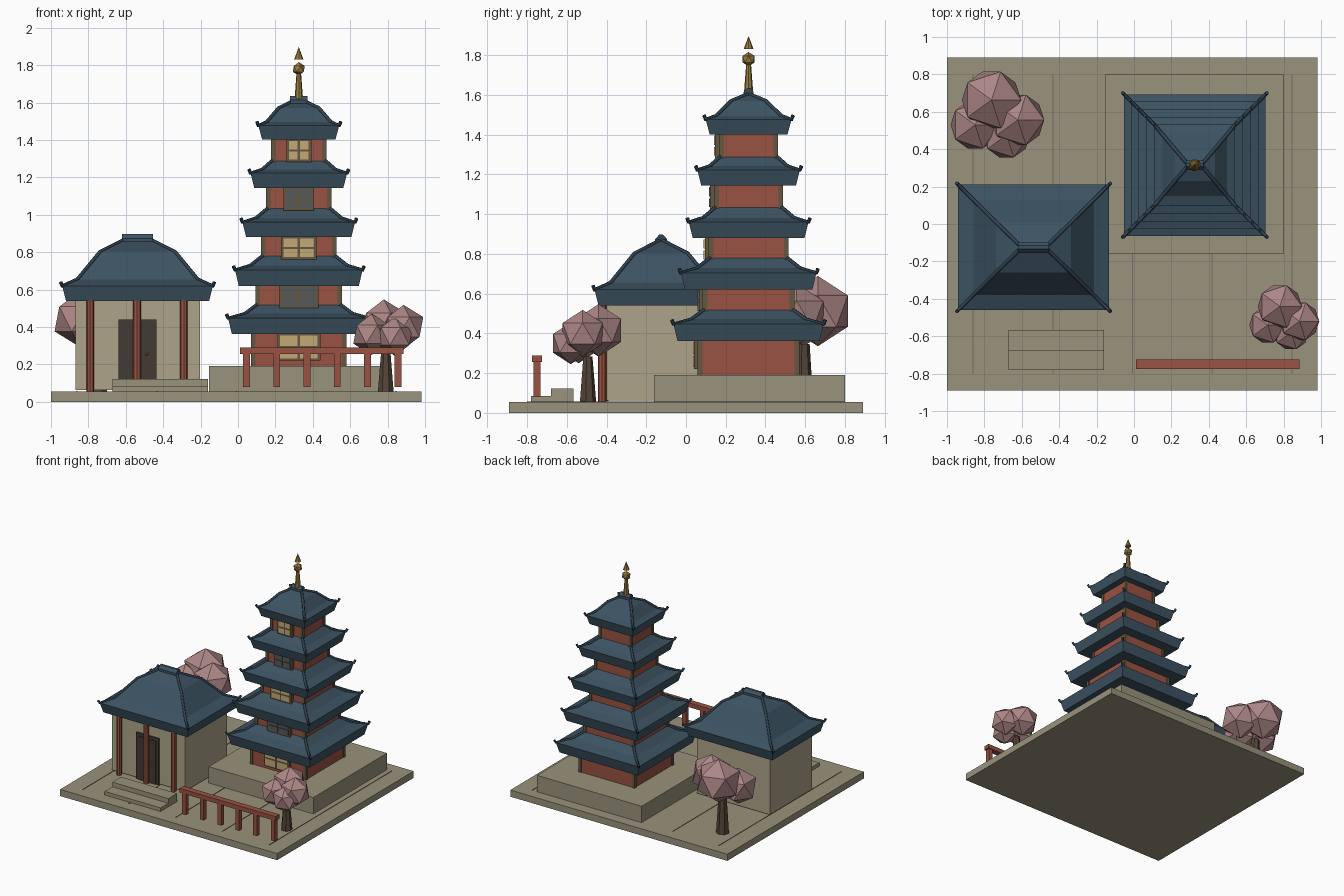
import bpy, bmesh, math
from mathutils import Vector

if "Cube" in bpy.data.objects:
    bpy.data.objects.remove(bpy.data.objects["Cube"])


def material(name, r, g, b):
    m = bpy.data.materials.new(name)
    m.diffuse_color = (r, g, b, 1)
    m.use_nodes = True
    m.node_tree.nodes["Principled BSDF"].inputs["Base Color"].default_value = m.diffuse_color
    return m


STONE = material("stone", .32, .29, .20)
SEAM = material("seam", .17, .155, .11)
PLASTER = material("plaster", .42, .37, .25)
RED = material("red_paint", .32, .085, .055)
ROOF = material("roof_tile", .045, .085, .12)
RIDGE = material("ridge_tile", .03, .055, .08)
WOOD = material("dark_wood", .13, .095, .05)
DOOR = material("door_wood", .055, .043, .034)
BARK = material("bark", .09, .06, .04)
PINK = material("blossom", .42, .24, .24)
GOLD = material("gold", .32, .20, .05)
LIT = material("lit_pane", .55, .40, .18)
DARK = material("dark_pane", .09, .10, .10)


def finish(bm, name, mat):
    bmesh.ops.recalc_face_normals(bm, faces=bm.faces)
    me = bpy.data.meshes.new(name)
    bm.to_mesh(me)
    bm.free()
    me.materials.append(mat)
    ob = bpy.data.objects.new(name, me)
    bpy.context.collection.objects.link(ob)
    return ob


def box(name, mat, x0, x1, y0, y1, z0, z1):
    bm = bmesh.new()
    bmesh.ops.create_cube(bm, size=1)
    for v in bm.verts:
        v.co = ((x0 + x1) / 2 + v.co.x * (x1 - x0),
                (y0 + y1) / 2 + v.co.y * (y1 - y0),
                (z0 + z1) / 2 + v.co.z * (z1 - z0))
    return finish(bm, name, mat)


def cone(name, mat, x, y, z0, z1, r0, r1, sides=8):
    bm = bmesh.new()
    bmesh.ops.create_cone(bm, cap_ends=True, segments=sides, radius1=r0, radius2=r1, depth=z1 - z0)
    bmesh.ops.translate(bm, verts=bm.verts, vec=(x, y, (z0 + z1) / 2))
    return finish(bm, name, mat)


def ball(name, mat, x, y, z, r):
    bm = bmesh.new()
    bmesh.ops.create_icosphere(bm, subdivisions=1, radius=r)
    bmesh.ops.translate(bm, verts=bm.verts, vec=(x, y, z))
    return finish(bm, name, mat)


# slope profile shared by every roof: (distance fraction, rise fraction)
SLOPE = [(1, 0), (.76, .14), (.4, .73), (0, 1)]


def roof(name, cx, cy, hx, hy, ridge, z_low, z_eave, z_top):
    ex, ey = hx - .012, hy - .012
    rings = [(ex - .02, ey - .02, z_low)]
    for f, rise in SLOPE:
        rings.append((ridge + f * (ex - ridge), max(f * ey, .002), z_eave + rise * (z_top - z_eave)))
    corners = [(-1, -1), (1, -1), (1, 1), (-1, 1)]
    bm = bmesh.new()
    loops = [[bm.verts.new((cx + sx * a, cy + sy * b, z)) for sx, sy in corners] for a, b, z in rings]
    for lo, hi in zip(loops, loops[1:]):
        for i in range(4):
            bm.faces.new((lo[i], lo[(i + 1) % 4], hi[(i + 1) % 4], hi[i]))
    bm.faces.new(loops[0])
    bm.faces.new(loops[-1])
    finish(bm, name, ROOF)
    # hip ridges ending in upturned tips
    cu = bpy.data.curves.new(name + "_hips", "CURVE")
    cu.dimensions = "3D"
    cu.bevel_depth = .010
    cu.bevel_resolution = 1
    cu.use_fill_caps = True
    for sx, sy in corners:
        pts = [(hx - .004, hy - .004, z_eave + .02)] + rings[1:]
        sp = cu.splines.new("POLY")
        sp.points.add(len(pts) - 1)
        for p, (a, b, z) in zip(sp.points, pts):
            p.co = (cx + sx * a, cy + sy * b, z, 1)
    cu.materials.append(RIDGE)
    ob = bpy.data.objects.new(name + "_hips", cu)
    bpy.context.collection.objects.link(ob)


def ridge_cap(name, cx, cy, half, depth, z0, z1):
    # bar with a gabled cross-section, slightly longer at the top
    bm = bmesh.new()
    prof = [(-1, 0, .85), (1, 0, .85), (1, .55, 1), (.3, 1, 1), (-.3, 1, 1), (-1, .55, 1)]
    ends = [[bm.verts.new((cx + s * half * k, cy + y * depth, z0 + t * (z1 - z0))) for y, t, k in prof]
            for s in (-1, 1)]
    for i in range(6):
        j = (i + 1) % 6
        bm.faces.new((ends[0][i], ends[0][j], ends[1][j], ends[1][i]))
    for e in ends:
        bm.faces.new(e)
    finish(bm, name, ROOF)


# ground slab with paving seams
box("ground_slab", STONE, -1, .98, -.89, .89, 0, .055)
for i in range(5):
    x = -.86 + i * .426
    box(f"paving_seam_{i}", SEAM, x - .003, x + .003, -.8, .8, .05, .058)

# pagoda
PX, PY = .325, .315
box("pagoda_plinth", STONE, -.155, .80, -.16, .80, .055, .19)
# wall half-width, wall bottom, roof half-width, roof low, eave, peak, window half-width
tiers = [(.25, .19, .39, .362, .447, .62, .115),
         (.225, .45, .353, .62, .705, .87, .105),
         (.195, .71, .313, .88, .96, 1.115, .096),
         (.168, .96, .27, 1.143, 1.222, 1.36, .082),
         (.143, 1.22, .228, 1.402, 1.477, 1.605, .067)]
for n, (w, z0, rh, low, eave, top, ww) in enumerate(tiers, 1):
    box(f"tier_{n}_wall", RED, PX - w, PX + w, PY - w, PY + w, z0, low + .03)
    for sx in (-1, 1):
        for sy in (-1, 1):
            x, y = PX + sx * (w - .006), PY + sy * (w - .006)
            box(f"tier_{n}_corner_post", WOOD, x - .012, x + .012, y - .012, y + .012, z0, low + .02)
    roof(f"tier_{n}_roof", PX, PY, rh, rh, .035 if n == 5 else 0, low, eave, top)
    # front window: backing frame, four panes
    fy = PY - w
    zt = low + .003
    zb = zt - (.145 if n == 1 else .122)
    box(f"tier_{n}_window_frame", WOOD, PX - ww, PX + ww, fy - .025, fy + .01, zb, zt)
    pane = LIT if n % 2 else DARK
    iw, mid = ww - .014, (zb + zt) / 2
    for s in (-1, 1):
        xs = sorted((PX + s * .006, PX + s * iw))
        box(f"tier_{n}_lower_pane", pane, *xs, fy - .031, fy - .02, zb + .012, mid - .005)
        box(f"tier_{n}_upper_pane", pane, *xs, fy - .031, fy - .02, mid + .005, zt - .01)
ridge_cap("pagoda_ridge_cap", PX, PY, .047, .025, 1.59, 1.635)
cone("finial_pole", GOLD, PX, PY, 1.60, 1.76, .024, .012)
ball("finial_ball", GOLD, PX, PY, 1.78, .036)
cone("finial_spike", GOLD, PX, PY, 1.83, 1.897, .025, 0)

# hall
HX, HY = -.537, -.125
box("hall_wall", PLASTER, HX - .333, HX + .333, HY - .275, HY + .275, .063, .57)
roof("hall_roof", HX, HY, .415, .347, .065, .54, .62, .87)
ridge_cap("hall_ridge_cap", HX, HY, .082, .03, .845, .898)
for i, x in enumerate((-.79, -.54, -.29)):
    cone(f"hall_column_{i}", RED, x, -.422, .055, .58, .021, .021)
box("door_frame", DOOR, -.64, -.435, -.413, -.39, .06, .44)
box("door_panel", DOOR, -.615, -.46, -.42, -.40, .06, .415)
ball("door_knob", GOLD, -.487, -.424, .257, .01)
box("lower_step", STONE, -.67, -.16, -.78, -.567, .055, .085)
box("upper_step", STONE, -.67, -.16, -.68, -.567, .055, .123)

# fence
box("fence_rail", RED, .01, .885, -.775, -.725, .255, .29)
for i in range(6):
    x = .045 + i * .162
    box(f"fence_post_{i}", RED, x - .018, x + .018, -.768, -.732, .08, .26)


# blossom trees
def tree(name, x, y, s, sz):
    cone(name + "_trunk", BARK, x - .01 * s, y, .055, .055 + .23 * sz, .043 * (s + 1) / 2, .024 * s, 7)
    blobs = [(-.02, .055, .36, .132), (.085, -.025, .345, .118),
             (-.085, -.045, .305, .11), (.04, -.085, .295, .105)]
    for i, (dx, dy, dz, r) in enumerate(blobs):
        ball(f"{name}_blossom_{i}", PINK, x + dx * s, y + dy * s, .055 + dz * sz, r * s)


tree("front_tree", .80, -.495, 1, 1)
tree("back_tree", -.735, .59, 1.34, 1.27)
